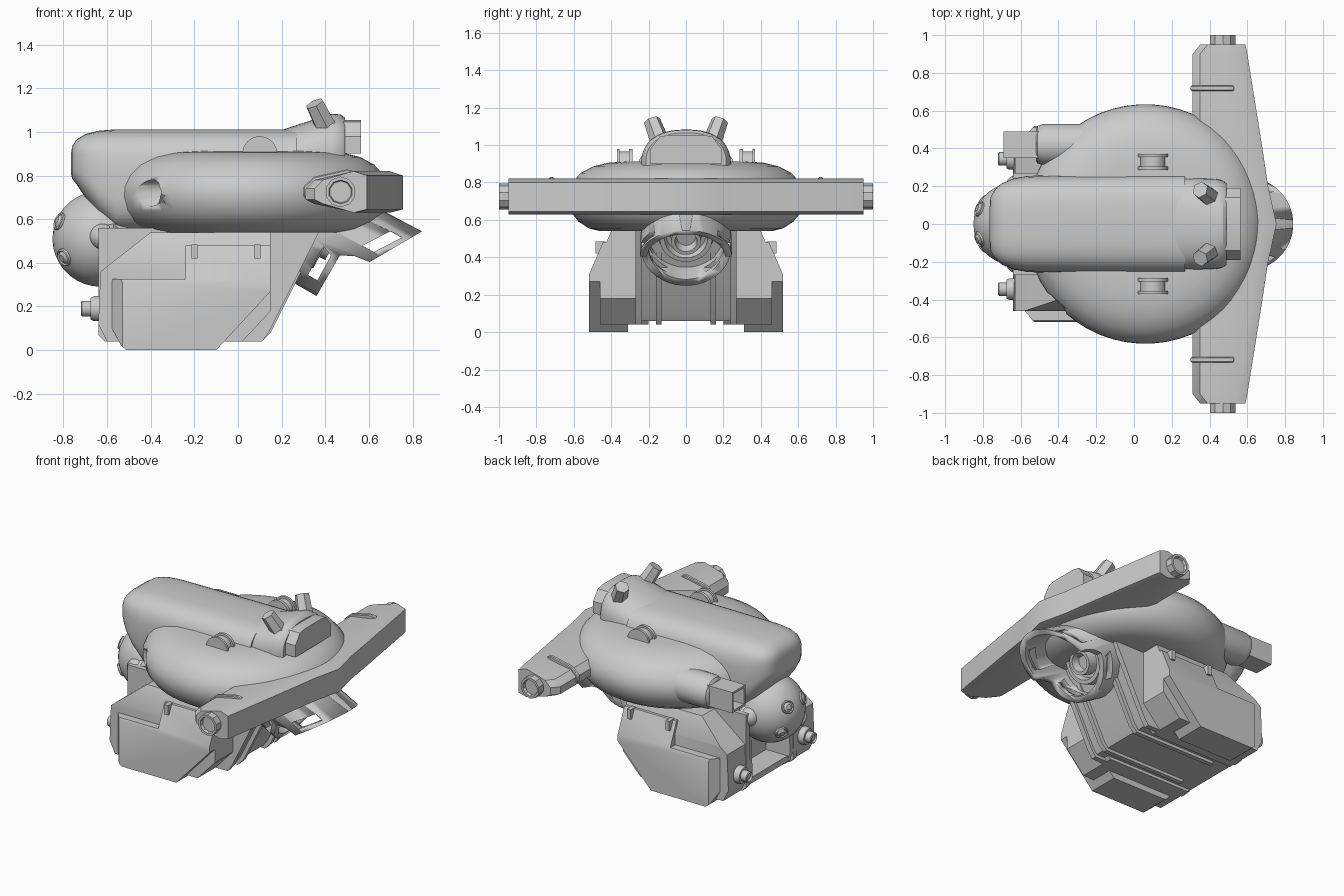
import bpy, bmesh
from math import cos, sin, pi, radians, copysign
from mathutils import Vector as V

if "Cube" in bpy.data.objects:
    bpy.data.objects.remove(bpy.data.objects["Cube"])


def skin(bm, rings, closed=False):
    """Bridge equal-length point rings; cap the ends unless closed."""
    vs = [[bm.verts.new(p) for p in r] for r in rings]
    pairs = list(zip(vs, vs[1:])) + ([(vs[-1], vs[0])] if closed else [])
    for a, b in pairs:
        for i in range(len(a)):
            j = (i + 1) % len(a)
            bm.faces.new((a[i], a[j], b[j], b[i]))
    if not closed:
        bm.faces.new(vs[0])
        bm.faces.new(vs[-1])


def turn(bm, origin, axis, profile, seg=24, closed=False):
    """Lathe (distance, radius) pairs round an axis."""
    q = V(axis).to_track_quat('Z', 'Y')
    skin(bm, [[V(origin) + q @ V((r * cos(2 * pi * (i + .5) / seg), r * sin(2 * pi * (i + .5) / seg), t))
               for i in range(seg)] for t, r in profile], closed)


def prism(bm, pts, y0, y1):
    """Extrude an xz outline along y."""
    skin(bm, [[V((x, y, z)) for x, z in pts] for y in (y0, y1)])


def box(bm, x0, x1, y0, y1, z0, z1):
    prism(bm, [(x0, z0), (x1, z0), (x1, z1), (x0, z1)], y0, y1)


def oval(x, hw, z0, z1, n, seg=40):
    def p(v):
        return copysign(abs(v) ** (2 / n), v)
    return [V((x, hw * p(cos(2 * pi * i / seg)), (z0 + z1) / 2 + (z1 - z0) / 2 * p(sin(2 * pi * i / seg))))
            for i in range(seg)]


def chop(bm, co, no):
    """Slice off everything on the normal side of a plane."""
    bm.normal_update()
    bmesh.ops.bisect_plane(bm, geom=bm.verts[:] + bm.edges[:] + bm.faces[:], plane_co=co, plane_no=no, clear_outer=True)
    bmesh.ops.holes_fill(bm, edges=[e for e in bm.edges if e.is_boundary])


def done(name, bm, mirror=False, bevel=0, cut=None):
    bmesh.ops.recalc_face_normals(bm, faces=bm.faces[:])
    me = bpy.data.meshes.new(name)
    bm.to_mesh(me)
    bm.free()
    me.shade_smooth()
    me.set_sharp_from_angle(angle=radians(32))
    ob = bpy.data.objects.new(name, me)
    bpy.context.scene.collection.objects.link(ob)
    if cut:
        m = ob.modifiers.new("cut", 'BOOLEAN')
        m.object, m.operation = cut, 'DIFFERENCE'
        cut.hide_render = True
        cut.display_type = 'WIRE'
    if bevel:
        m = ob.modifiers.new("bevel", 'BEVEL')
        m.width, m.segments = bevel, 1
    if mirror:
        m = ob.modifiers.new("mirror", 'MIRROR')
        m.use_axis = (False, True, False)
    return ob


# saucer with a socket cut in its front left
bm = bmesh.new()
turn(bm, (-.6, -.42, .72), (1, 0, 0), [(0, .06), (.32, .06)])
socket = done("socket_cutter", bm)
bm = bmesh.new()
turn(bm, (.06, 0, 0), (0, 0, 1), [(.54, .3), (.54, .46), (.555, .52), (.59, .575), (.64, .615), (.7, .634), (.75, .632),
                                 (.8, .61), (.85, .565), (.885, .5), (.905, .42), (.912, .33)], 56)
done("saucer", bm, cut=socket)

# long rounded fuselage
bm = bmesh.new()
skin(bm, [oval(*s, 3.4) for s in [(-.765, .08, .81, .9), (-.76, .14, .785, .935), (-.74, .18, .76, .965), (-.7, .215, .70, .99),
                                  (-.64, .24, .62, 1.005), (-.56, .255, .54, 1.012), (.05, .265, .54, 1.012),
                                  (.27, .265, .54, 1.012)]])
done("fuselage", bm)

# tail housing with exhaust block and pegs
bm = bmesh.new()
skin(bm, [oval(*s, 2.4) for s in [(.19, .2, .74, 1.005), (.22, .235, .72, 1.015), (.28, .243, .7, 1.035),
                                  (.43, .24, .7, 1.083), (.47, .23, .72, 1.08), (.49, .215, .74, 1.065)]])
done("tail_housing", bm)
bm = bmesh.new()
sec = [(-.19, .9), (.19, .9), (.19, .98), (.14, 1.045), (.09, 1.055), (-.09, 1.055), (-.14, 1.045), (-.19, .98)]
skin(bm, [[V((x, y, z)) for y, z in sec] for x in (.44, .563)])
done("exhaust_block", bm)
bm = bmesh.new()
turn(bm, (.405, .14, 1.02), (-.42, .32, .85), [(0, .052), (.13, .045)], 6)
done("tail_peg", bm, True)

# round fins on the saucer
bm = bmesh.new()
turn(bm, (.1, .285, .9), (0, 1, 0), [(0, .08), (.02, .08), (.02, .066), (.07, .066), (.07, .08), (.085, .08)], 28)
done("saucer_roller", bm, True)

# cross wing, swelling towards the middle
bm = bmesh.new()
half = [(.95, .35, .59), (.9, .31, .6), (.4, .31, .68), (.2, .31, .71)]
rings = []
for y, xf, xr in half + [(0, .31, .755)] + [(-y, a, b) for y, a, b in reversed(half)]:
    rings.append([V((x, y, z)) for x, z in [(xf, .69), (xf, .74), (xf + .04, .78), (xr - .06, .82), (xr, .80),
                                            (xr, .645), (xr - .06, .63), (xf + .04, .67)]])
skin(bm, rings)
done("cross_wing", bm)
bm = bmesh.new()
turn(bm, (.47, .9, .725), (0, 1, 0), [(0, .07), (.1, .07), (.1, .055), (.08, .05)], 10)
done("wing_tip_cap", bm, True)
bm = bmesh.new()
prism(bm, [(.3, .70), (.3, .75), (.35, .795), (.5, .828), (.53, .82), (.53, .7)], .705, .732)
done("wing_band", bm, True, .005)

# forward gun on the far side
bm = bmesh.new()
turn(bm, (-.15, .42, .735), (-1, 0, 0), [(0, .11), (.33, .11), (.36, .1), (.37, .085)], 28)
done("gun_sleeve", bm)
bm = bmesh.new()
rs = [(-.48, .07), (-.69, .07), (-.69, .055), (-.6, .055)]
skin(bm, [[V((x, .42 + a * h, .74 + b * h)) for a, b in ((-1, -1), (1, -1), (1, 1), (-1, 1))] for x, h in rs])
done("gun_muzzle", bm)

# sensor ball with lenses and side knobs
c = V((-.63, 0, .51))
bm = bmesh.new()
turn(bm, c, (-1, 0, 0), [(-.22 * cos(pi * (i + .2) / 18.4), .22 * sin(pi * (i + .2) / 18.4)) for i in range(19)], 36)
done("sensor_ball", bm)
bm = bmesh.new()
for d in [(-.85, .36, .36), (-.75, .52, -.38)]:
    turn(bm, c + V(d).normalized() * .19, d, [(0, .042), (.036, .042), (.04, .036), (.034, .03), (.044, .016)], 20)
done("ball_lens", bm, True)
bm = bmesh.new()
turn(bm, (-.62, .2, .52), (0, 1, 0), [(.06 * sin(a * pi / 16), .06 * cos(a * pi / 16)) for a in range(8)], 20)
turn(bm, (-.66, .2, .52), (1, 0, 0), [(0, .03), (.05, .058), (.09, .058), (.11, .04)], 6)
done("ball_knob", bm, True)

# lower body, side plates and rear rails
bm = bmesh.new()
prism(bm, [(-.46, .56), (-.46, .1), (-.62, .1), (-.62, .06), (.1, .06), (.13, .1), (.36, .56)], -.25, .25)
done("lower_body", bm)
bm = bmesh.new()
prism(bm, [(-.64, .56), (-.64, .07), (-.61, .04), (.11, .04), (.14, .08), (.38, .56)], .235, .27)
prism(bm, [(-.5, .08), (-.5, .04), (.11, .04), (.15, .08), (.38, .54), (.3, .54), (.05, .08)], .13, .16)
done("body_rail", bm, True)

# side pods: inner block, outer armour, hooks and front nozzle
bm = bmesh.new()
prism(bm, [(-.64, .12), (-.63, .36), (-.58, .40), (-.4, .54), (.15, .54), (.15, .18), (.02, .04), (-.6, .04)], .2, .46)
chop(bm, (0, .46, .40), (0, .14, .06))
done("pod_block", bm, True)
bm = bmesh.new()
prism(bm, [(-.605, .15), (-.575, .325), (-.24, .325), (-.24, .48), (.15, .48), (.15, .27), (-.1, 0), (-.51, 0), (-.535, .02)],
      .31, .518)
chop(bm, (0, .518, .31), (0, .15, .065))
chop(bm, (-.53, .518, .1), (-.6, .5, 0))
done("pod_armour", bm, True)
bm = bmesh.new()
for x in (-.2, .09):
    box(bm, x - .014, x + .014, .43, .485, .42, .485)
done("pod_hook", bm, True)
bm = bmesh.new()
turn(bm, (-.56, .345, .19), (-1, 0, 0), [(0, .058), (.1, .058), (.115, .05), (.115, .036), (.155, .036), (.16, .03),
                                       (.15, .02)], 20)
done("pod_nozzle", bm, True)

# tilted rear thrust shroud, notched and slotted
ax, up = V((.87, 0, -.48)), V((.48, 0, .87))


def tilt(pts):
    return [((ax * t + up * (.639 + s)).x, (ax * t + up * (.639 + s)).z) for t, s in pts]


bm = bmesh.new()
prism(bm, tilt([(.195, -.32), (.2, -.03), (.26, 0), (.335, .01), (.478, .25), (.52, .32), (.8, .32), (.8, -.32)]), -.4, .4)
prism(bm, tilt([(.115, -.18), (.165, -.18), (.165, -.05), (.115, -.03)]), -.4, .4)
prism(bm, tilt([(.27, .06), (.33, .06), (.41, .18), (.35, .18)]), -.4, .4)
shroud_cut = done("shroud_cutter", bm)
bm = bmesh.new()
turn(bm, up * .639, ax, [(.05, .242), (.5, .25), (.5, .215), (.05, .2)], 40, True)
done("thrust_shroud", bm, cut=shroud_cut)
bm = bmesh.new()
turn(bm, up * .639, ax, [(.0, .22), (.07, .22), (.07, .15), (.12, .14), (.12, .115), (.08, .105), (.08, .085), (.15, .08),
                         (.15, .06), (.1, .05)], 32)
done("thrust_nozzle", bm)
